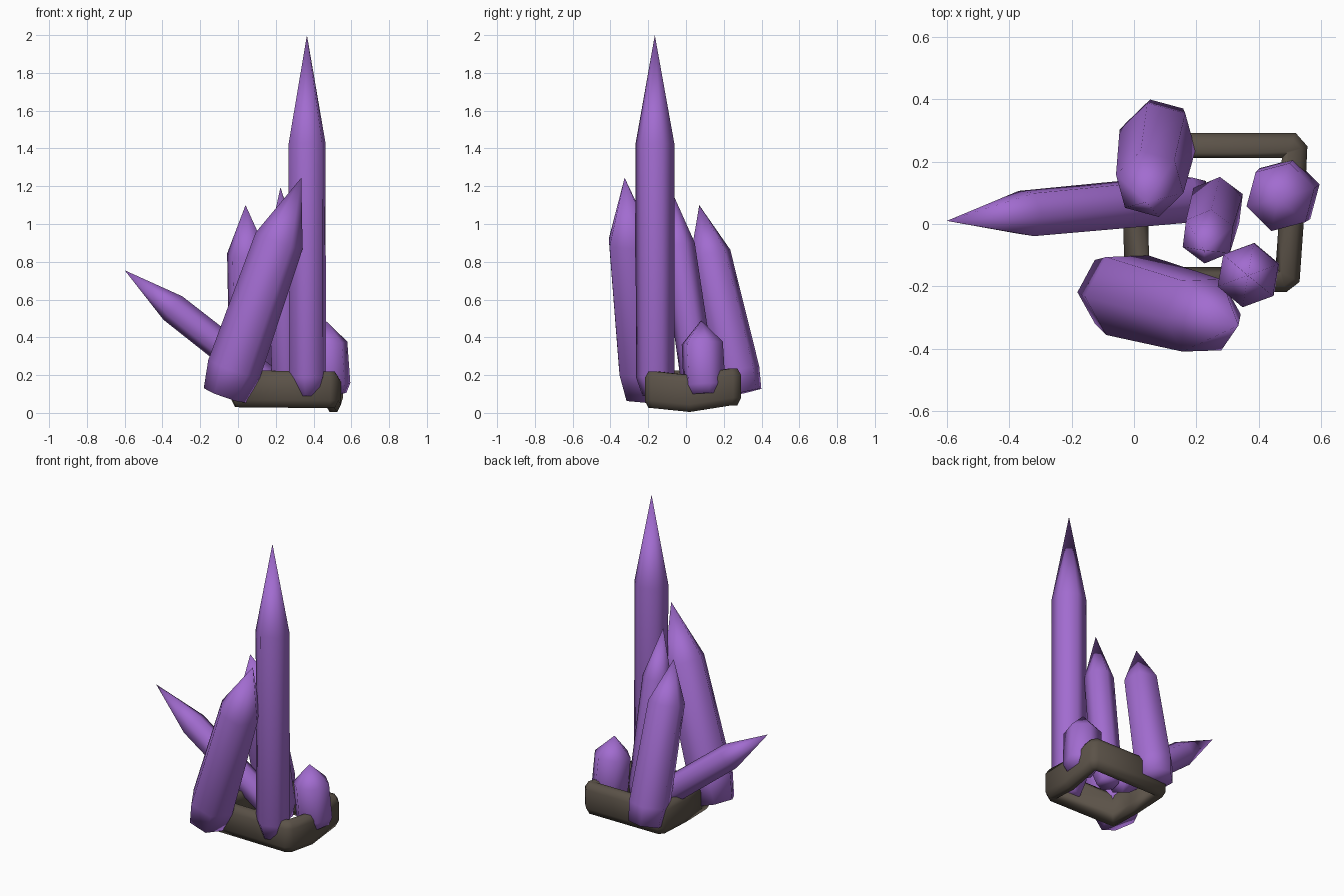
import bpy, bmesh, math
from mathutils import Vector

if "Cube" in bpy.data.objects:
    bpy.data.objects.remove(bpy.data.objects["Cube"])


def material(name, rgb):
    m = bpy.data.materials.new(name)
    m.diffuse_color = (*rgb, 1)
    m.use_nodes = True
    m.node_tree.nodes["Principled BSDF"].inputs["Base Color"].default_value = m.diffuse_color
    return m


purple = material("amethyst purple", (0.36, 0.15, 0.63))
brown = material("dark brown stone", (0.105, 0.085, 0.065))


def finish(name, bm, mat):
    bmesh.ops.recalc_face_normals(bm, faces=bm.faces)
    me = bpy.data.meshes.new(name)
    bm.to_mesh(me)
    bm.free()
    me.materials.append(mat)
    for p in me.polygons:
        p.use_smooth = True
    ob = bpy.data.objects.new(name, me)
    bpy.context.collection.objects.link(ob)
    return ob


def bridge(bm, a, b):
    n = len(a)
    for i in range(n):
        bm.faces.new((a[i], a[(i + 1) % n], b[(i + 1) % n], b[i]))


def crystal(name, base, apex, radii, belly, shoulder, phase):
    """Six-sided shard: small foot ring, belly ring, shoulder ring, point."""
    base, apex = Vector(base), Vector(apex)
    axis = apex - base
    length = axis.length
    axis.normalize()
    u = Vector((1, 0, 0))
    u = (u - axis * u.dot(axis)).normalized()
    v = axis.cross(u)
    bm = bmesh.new()
    rings = []
    for r, d in zip(radii, (0, belly, shoulder * length)):
        ring = []
        for i in range(6):
            a = math.radians(phase + 60 * i)
            ring.append(bm.verts.new(base + axis * d + (u * math.cos(a) + v * math.sin(a)) * r))
        rings.append(ring)
    bm.faces.new(rings[0])
    bridge(bm, rings[0], rings[1])
    bridge(bm, rings[1], rings[2])
    tip = bm.verts.new(apex)
    for i in range(6):
        bm.faces.new((rings[2][i], rings[2][(i + 1) % 6], tip))
    return finish(name, bm, purple)


# Crystals
crystal("tall_crystal", (0.368, -0.163, 0.09), (0.365, -0.165, 2.0), (0.068, 0.104, 0.104), 0.10, 0.70, 20)
crystal("small_crystal", (0.487, 0.10, 0.10), (0.462, 0.08, 0.49), (0.09, 0.115, 0.113), 0.05, 0.69, 15)
crystal("front_leaning_crystal", (-0.07, -0.215, 0.092), (0.335, -0.325, 1.245), (0.118, 0.145, 0.132), 0.15, 0.71, 0)
crystal("left_leaning_crystal", (0.21, 0.085, 0.12), (-0.60, 0.01, 0.755), (0.065, 0.083, 0.08), 0.06, 0.685, 0)
crystal("middle_crystal", (0.268, 0.075, 0.10), (0.225, -0.085, 1.195), (0.065, 0.092, 0.088), 0.10, 0.72, 23)
crystal("back_crystal", (0.08, 0.295, 0.105), (0.04, 0.07, 1.10), (0.11, 0.126, 0.112), 0.12, 0.74, 45)

# Stone frame: flattened octagon section swept round a closed path (x, y, centre z)
path = [(0.01, -0.178, 0.13), (0.475, -0.178, 0.125), (0.492, -0.165, 0.125), (0.505, 0.02, 0.105),
        (0.515, 0.235, 0.14), (0.50, 0.252, 0.14), (0.02, 0.252, 0.14), (0.005, 0.235, 0.14), (0.005, 0.02, 0.13)]
section = [(0.04, -0.06), (0.04, 0.06), (0.02, 0.095), (-0.02, 0.095),
           (-0.04, 0.06), (-0.04, -0.06), (-0.02, -0.1), (0.02, -0.1)]
bm = bmesh.new()
pts = [Vector(p) for p in path]
rings = []
for i, p in enumerate(pts):
    d1 = (p - pts[i - 1]).to_2d().normalized()
    d2 = (pts[(i + 1) % len(pts)] - p).to_2d().normalized()
    t = (d1 + d2).normalized()
    k = 1 / max(0.6, t.dot(d1))
    out = Vector((t.y, -t.x, 0)) * k
    rings.append([bm.verts.new(p + out * a + Vector((0, 0, b))) for a, b in section])
for i in range(len(rings)):
    bridge(bm, rings[i - 1], rings[i])
finish("stone_frame", bm, brown)
